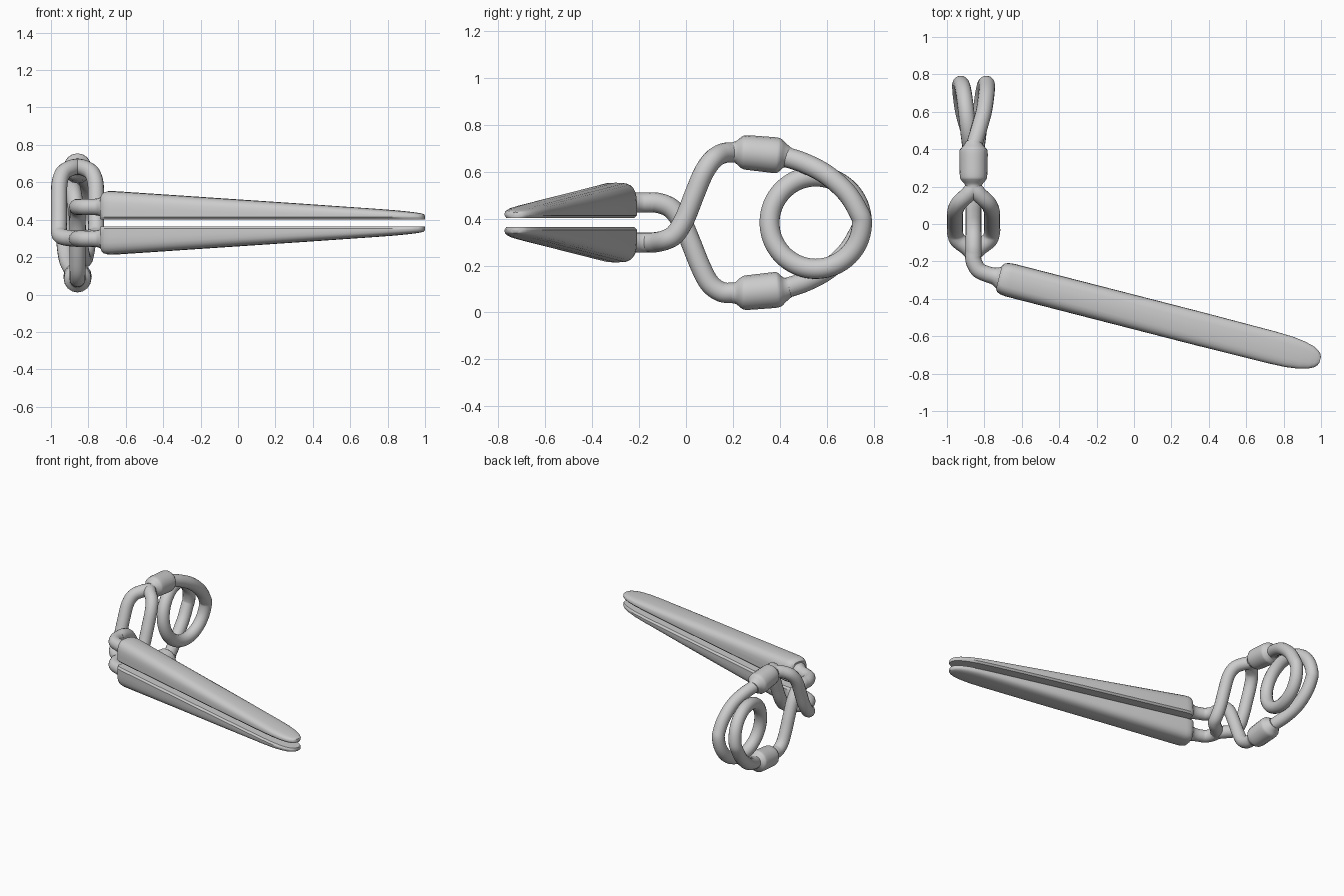
import bpy, bmesh, math
from mathutils import Vector

if "Cube" in bpy.data.objects:
    bpy.data.objects.remove(bpy.data.objects["Cube"])

X0, ZC = -0.858, 0.383     # spring centre plane, mirror height
R = 0.043                  # wire radius


def flip(pts):
    return [(p[0], p[1], 2 * ZC - p[2]) + tuple(p[3:]) for p in pts]


def smooth(pts, n=8):
    # Catmull-Rom through points (x, y, z, radius)
    P = [Vector(p if len(p) == 4 else (*p, R)) for p in pts]
    P = [2 * P[0] - P[1]] + P + [2 * P[-1] - P[-2]]
    P[0][3], P[-1][3] = P[1][3], P[-2][3]
    out = []
    for i in range(1, len(P) - 2):
        a, b, c, d = P[i - 1:i + 3]
        for k in range(n):
            t = k / n
            out.append(0.5 * (2 * b + (c - a) * t + (2 * a - 5 * b + 4 * c - d) * t * t
                              + (3 * b - a - 3 * c + d) * t ** 3))
    return out + [P[-2]]


def tube(name, pts, n=8):
    path = smooth(pts, n)
    cu = bpy.data.curves.new(name, 'CURVE')
    cu.dimensions = '3D'
    cu.bevel_depth = 1.0
    cu.bevel_resolution = 6
    cu.use_fill_caps = True
    sp = cu.splines.new('POLY')
    sp.points.add(len(path) - 1)
    for q, p in zip(sp.points, path):
        q.co = (p[0], p[1], p[2], 1)
        q.radius = p[3]
    ob = bpy.data.objects.new(name, cu)
    bpy.context.collection.objects.link(ob)
    finish(ob)
    return ob


def finish(ob):
    bpy.ops.object.select_all(action='DESELECT')
    ob.select_set(True)
    bpy.context.view_layer.objects.active = ob
    if ob.type == 'CURVE':
        bpy.ops.object.convert(target='MESH')
    bpy.ops.object.shade_smooth_by_angle(angle=math.radians(40))


def blade(name, up):
    # lofted jaw: flat inner face, rounded back, tapering to a thin round tip
    u, v = Vector((0.969, -0.249, 0)), Vector((0.249, 0.969, 0))
    base, L = Vector((-0.722, -0.285, 0)), 1.772
    stations = [(0, .72), (.012, .88), (.03, .96), (.06, 1), (.6, 1), (1.1, 1), (1.5, .97),
                (1.6, .93), (1.67, .83), (1.72, .69), (1.75, .52), (1.765, .36), (L, .18)]
    bm = bmesh.new()
    rings = []
    for s, k in stations:
        w = 0.09 * k
        h = 0.155 + (0.04 - 0.155) * s / L
        edge = min(1, 0.55 + 0.45 * k)
        h *= edge
        prof = [(-w + .012 * k, 0), (w - .012 * k, 0), (w, .012)]
        for i in range(13):
            a = math.pi * i / 12
            c, sn = math.cos(a), math.sin(a)
            px = math.copysign(abs(c) ** 0.6, c) * w
            prof.append((px, h * 0.35 + h * 0.65 * abs(sn) ** 0.75))
        prof.append((-w, .012))
        ring = []
        for a, b in prof:
            p = base + u * s + v * a
            p.z = 0.402 + b if up else 2 * ZC - 0.402 - b
            ring.append(bm.verts.new(p))
        rings.append(ring)
    for r0, r1 in zip(rings, rings[1:]):
        for i in range(len(r0)):
            j = (i + 1) % len(r0)
            bm.faces.new((r0[i], r0[j], r1[j], r1[i]))
    bm.faces.new(rings[0])
    bm.faces.new(rings[-1])
    bmesh.ops.recalc_face_normals(bm, faces=bm.faces)
    me = bpy.data.meshes.new(name)
    bm.to_mesh(me)
    bm.free()
    ob = bpy.data.objects.new(name, me)
    bpy.context.collection.objects.link(ob)
    finish(ob)


# jaws
blade("upper_blade", True)
blade("lower_blade", False)

# necks joining each jaw to its arm, flaring into the jaw
neck = [(-.69, -.293, .468, .066), (-.715, -.287, .468, .064), (-.745, -.279, .468, .047),
        (-.785, -.268, .468), (-.832, -.245, .468), (X0, -.195, .468), (X0, -.14, .468)]
tube("upper_neck", neck)
tube("lower_neck", flip(neck))

# lower jaw arm: splits in two strands that rise to the upper collar
loop = [(0, -.16, .298), (.035, -.125, .3), (.085, -.085, .31), (.099, -.045, .335),
        (.099, -.005, .40), (.099, .035, .50), (.096, .075, .595), (.075, .115, .652),
        (.03, .158, .678), (0, .2, .682), (0, .25, .681)]
for side, nm in ((-1, "left"), (1, "right")):
    tube("split_arm_" + nm, [(X0 + side * x, y, z) for x, y, z in loop])

# upper jaw arm: single strand through the split arm to the lower collar
tube("single_arm", [(X0, -.17, .468), (X0, -.12, .467), (X0, -.065, .445), (X0, -.02, .39),
                    (X0, .02, .30), (X0, .06, .20), (X0, .10, .125), (X0, .15, .088),
                    (X0, .2, .084), (X0, .25, .085)])

# collars
collar = [(X0, .195, .685, .042), (X0, .212, .684, .047), (X0, .235, .683, .066),
          (X0, .255, .682, .073), (X0, .32, .676, .075), (X0, .38, .670, .076),
          (X0, .40, .668, .071), (X0, .42, .665, .053), (X0, .44, .660, .042)]
tube("upper_collar", collar, 4)
tube("lower_collar", flip(collar), 4)

# coil spring: upper lead-in, one full turn, mirrored lead-out
HX = 0.068
lead = [(0, .38, .672), (.006, .43, .661), (.03, .51, .634), (.055, .60, .586),
        (.068, .685, .51), (.072, .735, .43)]
turn = []
for i in range(17):
    t = i / 16
    a = -2 * math.pi * t
    turn.append((HX * (1 - 2 * t), .553 + .197 * math.cos(a), ZC + .197 * math.sin(a)))
out = [(-x, y, 2 * ZC - z) for x, y, z in reversed(lead)]
tube("coil_spring", [(X0 + x, y, z) for x, y, z in lead + turn + out], 6)
